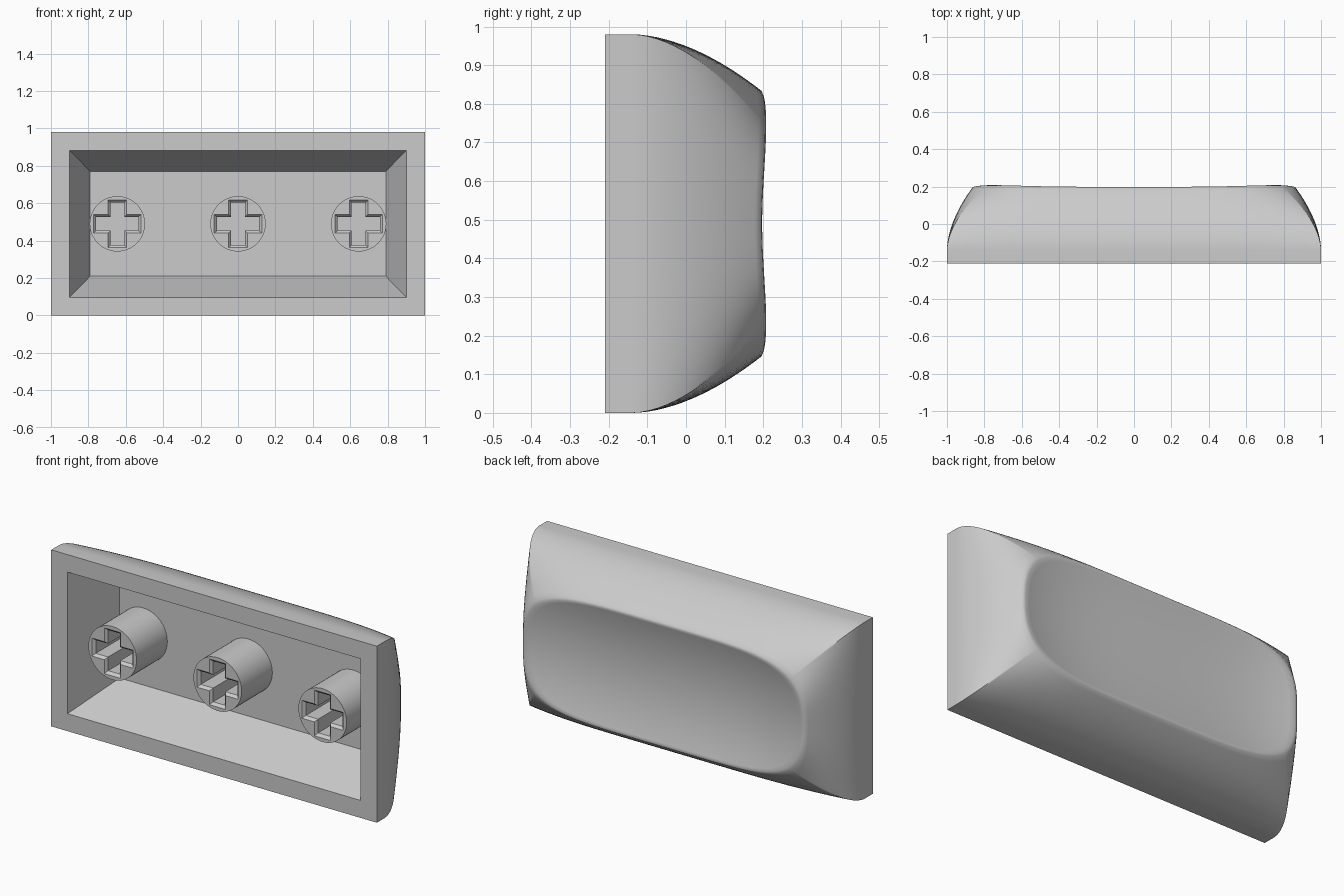
import bpy, bmesh, math

cube = bpy.data.objects.get("Cube")
if cube:
    bpy.data.objects.remove(cube, do_unlink=True)

MID_Z = 0.49
FRONT_Y = -0.21

grey = bpy.data.materials.new("light_grey_plastic")
grey.use_nodes = True
grey.diffuse_color = (0.6, 0.6, 0.6, 1)
grey.node_tree.nodes["Principled BSDF"].inputs["Base Color"].default_value = (0.6, 0.6, 0.6, 1)


def finish(bm, name, angle):
    bmesh.ops.recalc_face_normals(bm, faces=bm.faces)
    mesh = bpy.data.meshes.new(name)
    bm.to_mesh(mesh)
    bm.free()
    mesh.materials.append(grey)
    obj = bpy.data.objects.new(name, mesh)
    bpy.context.collection.objects.link(obj)
    bpy.ops.object.select_all(action='DESELECT')
    obj.select_set(True)
    bpy.context.view_layer.objects.active = obj
    bpy.ops.object.shade_smooth_by_angle(angle=math.radians(angle))


def add_ring(bm, points):
    return [bm.verts.new((x, y, z + MID_Z)) for x, y, z in points]


def bridge(bm, a, b):
    n = len(a)
    for i in range(n):
        j = (i + 1) % n
        bm.faces.new((a[i], a[j], b[j], b[i]))


# Outline parameters: a unit square walked side by side, denser near corners
def spaced(n):
    return [math.sin(math.pi / 2 * (2 * i / n - 1)) for i in range(n)]


square = ([(u, -1) for u in spaced(32)] + [(1, v) for v in spaced(20)]
          + [(-u, 1) for u in spaced(32)] + [(-1, -v) for v in spaced(20)])

# Rim outline: a soft rectangle with bowed ends
RIM_X, RIM_Z = 0.86, 0.34
CORNER_X = 0.78
CORNER_Z = RIM_Z * (1 - (CORNER_X / RIM_X) ** 5) ** (1 / 3)


def rim_point(u, v):
    if abs(v) == 1:
        x = u * CORNER_X
        return x, v * RIM_Z * (1 - abs(x / RIM_X) ** 5) ** (1 / 3)
    z = v * CORNER_Z
    return u * RIM_X * (1 - abs(z / RIM_Z) ** 3) ** (1 / 5), z


def dish(x, z):
    return 0.15 + 0.05 * (z / RIM_Z) ** 2 + 0.05 * (x / RIM_X) ** 4


rim = [rim_point(u, v) for u, v in square]


def rect_ring(half_x, half_z, y):
    return [(u * half_x, y, v * half_z) for u, v in square]


def wall_ring(t):
    w = t ** 1.8
    pts = []
    for (u, v), (rx, rz) in zip(square, rim):
        pts.append((u + (rx - u) * w, -0.14 + (dish(rx, rz) + 0.14) * t,
                    v * MID_Z + (rz - v * MID_Z) * w))
    return pts


def dish_ring(s):
    return [(x * s, dish(x * s, z * s), z * s) for x, z in rim]


# Hollow cap: cavity, open edge, curved walls and concave dish
bm = bmesh.new()
rings = [rect_ring(0.79, 0.28, 0.09), rect_ring(0.90, 0.393, FRONT_Y),
         rect_ring(1, MID_Z, FRONT_Y)]
rings += [wall_ring(i / 16) for i in range(16)] + [wall_ring(0.985)]
rings += [dish_ring(s) for s in (0.985, 0.95)]
rings += [dish_ring(i / 12) for i in range(11, 0, -1)]
loops = [add_ring(bm, r) for r in rings]
for a, b in zip(loops, loops[1:]):
    bridge(bm, a, b)
bm.faces.new(loops[0])
bm.faces.new(loops[-1])
finish(bm, "cap_shell", 50)


# Round stems with a chamfered cross socket
def cross(cx, y, wide, long):
    corners = []
    for k in range(4):
        c, s = round(math.cos(k * math.pi / 2)), round(math.sin(k * math.pi / 2))
        for px, pz in ((long, -wide), (long, wide), (wide, wide)):
            corners.append((cx + px * c - pz * s, y, px * s + pz * c))
    return corners


def circle(cx, y, r, n=48):
    return [(cx + r * math.cos(2 * math.pi * i / n), y,
             r * math.sin(2 * math.pi * i / n)) for i in range(n)]


STEM_Y = -0.18
for name, cx in (("right_stem", -0.645), ("middle_stem", 0), ("left_stem", 0.645)):
    bm = bmesh.new()
    back = add_ring(bm, circle(cx, 0.1, 0.148))
    front = add_ring(bm, circle(cx, STEM_Y, 0.148))
    mouth = add_ring(bm, cross(cx, STEM_Y, 0.05, 0.127))
    throat = add_ring(bm, cross(cx, STEM_Y + 0.015, 0.037, 0.113))
    floor = add_ring(bm, cross(cx, 0.08, 0.037, 0.113))
    for a, b in ((back, front), (mouth, throat), (throat, floor)):
        bridge(bm, a, b)
    bm.faces.new(back)
    bm.faces.new(floor)
    edges = [e for e in bm.edges if e.is_boundary]
    bmesh.ops.triangle_fill(bm, use_beauty=True, edges=edges)
    finish(bm, name, 30)
